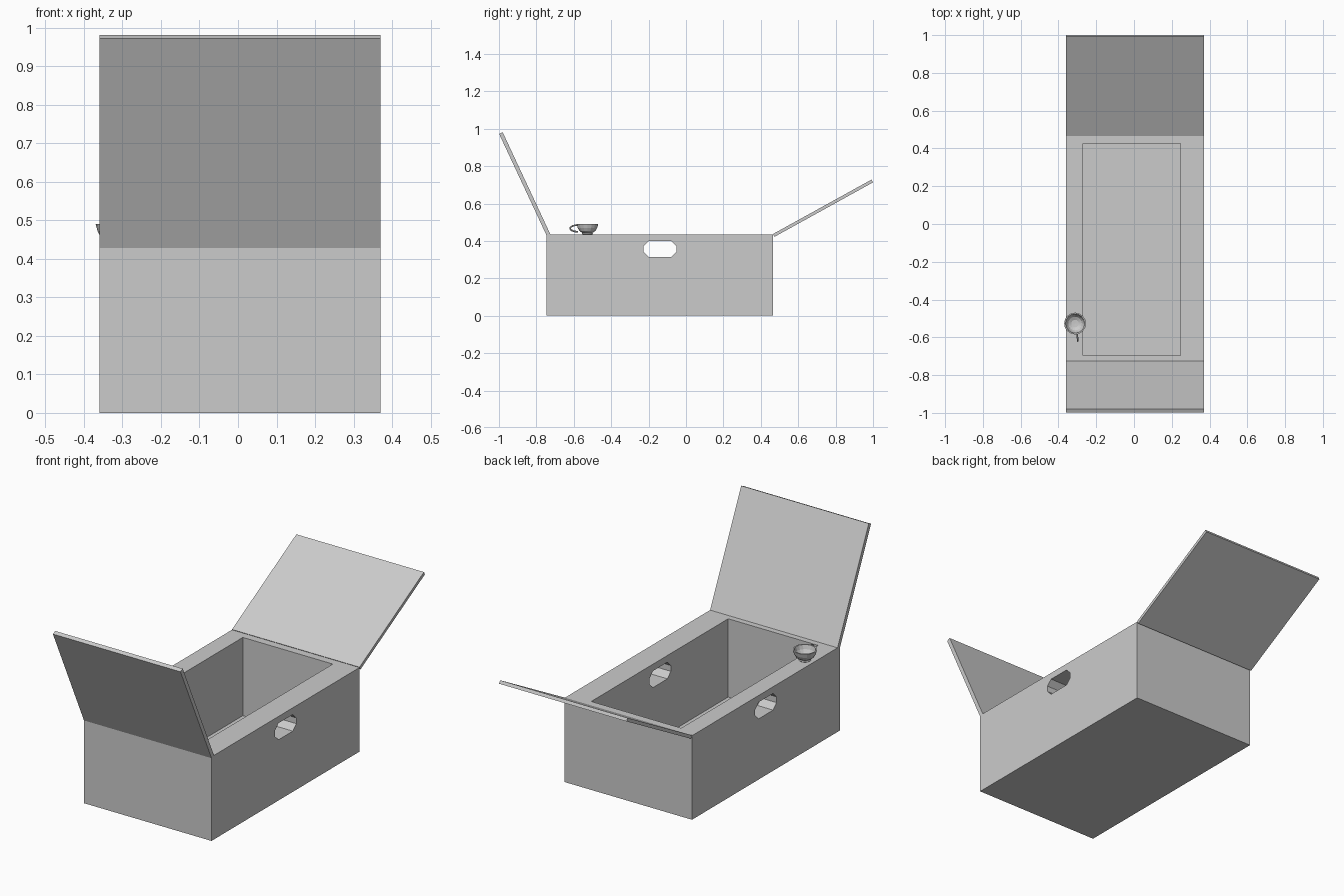
import bpy
import bmesh
from math import cos, sin, pi
from mathutils import Vector

cube = bpy.data.objects.get("Cube")
if cube:
    bpy.data.objects.remove(cube, do_unlink=True)

grey = bpy.data.materials.new("plain grey")
grey.use_nodes = True
grey.diffuse_color = (0.6, 0.6, 0.6, 1)
grey.node_tree.nodes["Principled BSDF"].inputs["Base Color"].default_value = (0.6, 0.6, 0.6, 1)

LEFT, RIGHT = 0.37, -0.36
FRONT, BACK, TOP = -0.745, 0.465, 0.435


def finish(name, bm):
    bmesh.ops.recalc_face_normals(bm, faces=bm.faces)
    mesh = bpy.data.meshes.new(name)
    bm.to_mesh(mesh)
    bm.free()
    mesh.materials.append(grey)
    obj = bpy.data.objects.new(name, mesh)
    bpy.context.scene.collection.objects.link(obj)
    return obj


def prism(name, profile, x0, x1):
    """Extrude a (y, z) profile along x."""
    bm = bmesh.new()
    face = bm.faces.new([bm.verts.new((x0, y, z)) for y, z in profile])
    new = bmesh.ops.extrude_face_region(bm, geom=[face])["geom"]
    bmesh.ops.translate(bm, vec=(x1 - x0, 0, 0),
                        verts=[v for v in new if isinstance(v, bmesh.types.BMVert)])
    return finish(name, bm)


def rect(y0, y1, z0, z1):
    return [(y0, z0), (y1, z0), (y1, z1), (y0, z1)]


def cut(obj, cutter):
    mod = obj.modifiers.new("cut", 'BOOLEAN')
    mod.operation = 'DIFFERENCE'
    mod.solver = 'EXACT'
    mod.object = cutter
    bpy.context.view_layer.objects.active = obj
    bpy.ops.object.modifier_apply(modifier=mod.name)
    bpy.data.objects.remove(cutter, do_unlink=True)


# Box with hollow and a chamfered hand hole through both long walls
box = prism("box", rect(FRONT, BACK, 0, TOP), RIGHT, LEFT)
cut(box, prism("hollow_cutter", rect(-0.695, 0.425, 0.03, 0.6), -0.27, 0.245))
hy, hz, c = 0.087, 0.043, 0.028
hole = []
for sy, sz in ((-1, -1), (1, -1), (1, 1), (-1, 1)):
    pair = [(-0.139 + sy * hy, 0.357 + sz * (hz - c)), (-0.139 + sy * (hy - c), 0.357 + sz * hz)]
    hole += pair if sy * sz > 0 else pair[::-1]
cut(box, prism("hand_hole_cutter", hole, -0.6, 0.6))


# Two open lid flaps
def flap(name, base, tip, thickness):
    base, tip = Vector(base), Vector(tip)
    d = (tip - base).normalized()
    n = Vector((-d.y, d.x)) * thickness
    prism(name, [base, tip, tip + n, base + n], RIGHT, LEFT)


flap("front_flap", (-0.725, 0.435), (-0.98, 0.981), 0.021)
flap("back_flap", (0.473, 0.422), (1.0, 0.713), 0.017)

# Cup: lathed shell with a foot ring
CX, CY, SIDES = -0.312, -0.527, 16
profile = [(0, 0.004), (0.027, 0), (0.03, 0.003), (0.027, 0.008), (0.043, 0.019),
           (0.052, 0.035), (0.058, 0.056), (0.051, 0.056), (0.045, 0.035),
           (0.036, 0.021), (0.02, 0.013), (0, 0.012)]
bm = bmesh.new()
pts = [bm.verts.new((CX + r, CY, TOP + z)) for r, z in profile]
edges = [bm.edges.new(p) for p in zip(pts, pts[1:])]
bmesh.ops.spin(bm, geom=pts + edges, cent=(CX, CY, 0), axis=(0, 0, 1),
               angle=2 * pi, steps=SIDES)
bmesh.ops.remove_doubles(bm, verts=bm.verts, dist=0.0001)
finish("cup", bm)

# Cup handle: a thin half loop
curve = bpy.data.curves.new("cup_handle", 'CURVE')
curve.dimensions = '3D'
curve.bevel_depth = 0.0045
curve.bevel_resolution = 0
curve.use_fill_caps = True
spline = curve.splines.new('POLY')
STEPS = 8
spline.points.add(STEPS)
for i, p in enumerate(spline.points):
    a = pi / 2 + pi * i / STEPS
    p.co = (CX + 0.01 - 0.005 * cos(a), CY - 0.05 + 0.043 * cos(a),
            TOP + 0.032 + 0.018 * sin(a), 1)
curve.materials.append(grey)
handle = bpy.data.objects.new("cup_handle", curve)
bpy.context.scene.collection.objects.link(handle)
